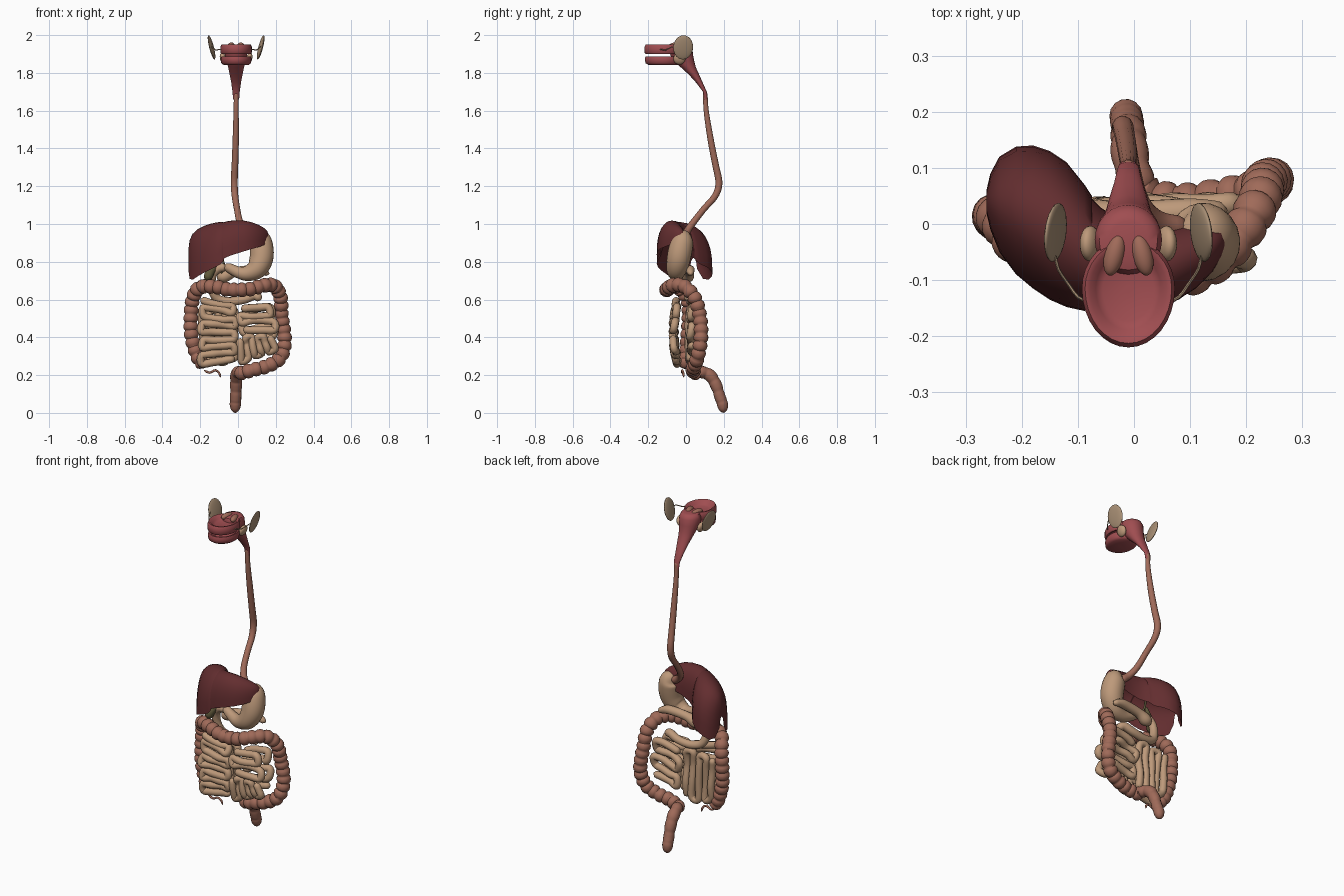
import bpy, bmesh, math, random
from mathutils import Vector as V, Quaternion

random.seed(4)
CX = -0.01  # symmetry plane of the head


def mat(name, c):
    m = bpy.data.materials.new(name)
    m.diffuse_color = (*c, 1)
    return m


TAN = mat("tan", (0.51, 0.32, 0.195))
GLAND = mat("gland_beige", (0.40, 0.28, 0.18))
COLON = mat("brown_pink", (0.35, 0.145, 0.10))
MOUTH = mat("mouth_red", (0.35, 0.075, 0.082))
LIVER = mat("liver_maroon", (0.125, 0.027, 0.029))
OLIVE = mat("olive", (0.12, 0.10, 0.045))


def loft(name, rings, material, cap=True):
    bm = bmesh.new()
    vs = [[bm.verts.new(p) for p in r] for r in rings]
    n = len(rings[0])
    for a, b in zip(vs, vs[1:]):
        for i in range(n):
            j = (i + 1) % n
            bm.faces.new((a[i], a[j], b[j], b[i]))
    if cap:
        bm.faces.new(vs[0][::-1])
        bm.faces.new(vs[-1])
    bmesh.ops.recalc_face_normals(bm, faces=bm.faces)
    me = bpy.data.meshes.new(name)
    bm.to_mesh(me)
    bm.free()
    me.materials.append(material)
    ob = bpy.data.objects.new(name, me)
    bpy.context.collection.objects.link(ob)
    bpy.ops.object.select_all(action='DESELECT')
    ob.select_set(True)
    bpy.context.view_layer.objects.active = ob
    bpy.ops.object.shade_smooth_by_angle(angle=math.radians(50))
    return ob


def spline(pts, step):
    """Catmull-Rom through (x, y, z, r) points."""
    P = [V(p) for p in pts]
    P = [2 * P[0] - P[1]] + P + [2 * P[-1] - P[-2]]
    out = []
    for a, b, c, d in zip(P, P[1:], P[2:], P[3:]):
        n = max(2, int((c - b).length / step))
        for i in range(n):
            t = i / n
            out.append(0.5 * (2 * b + (c - a) * t + (2 * a - 5 * b + 4 * c - d) * t * t
                              + (3 * b - a - 3 * c + d) * t ** 3))
    return out + [P[-2]]


def tube(name, pts, material, r=None, sides=12, step=0.01, pitch=0, depth=0.0):
    """Round-ended tube; pitch and depth give it ring-shaped bulges."""
    S = spline([(*p[:3], r if r else p[3]) for p in pts], step)
    C = [s.to_3d() for s in S]
    L = [0]
    for a, b in zip(C, C[1:]):
        L.append(L[-1] + (b - a).length)
    rings, nrm, old = [], None, None
    for i, c in enumerate(C):
        t = (C[min(i + 1, len(C) - 1)] - C[max(i - 1, 0)]).normalized()
        if nrm is None:
            nrm = t.orthogonal().normalized()
        else:
            nrm = (old.rotation_difference(t) @ nrm)
        old = t
        rad = S[i][3]
        d = min(L[i], L[-1] - L[i]) / rad
        k = max(0.25, math.sqrt(1 - (1 - min(d, 1)) ** 2))
        if pitch:
            k *= 1 - depth * (1 - abs(math.sin(math.pi * L[i] / pitch))) ** 1.5
        rings.append([c + Quaternion(t, 2 * math.pi * j / sides) @ nrm * rad * k for j in range(sides)])
    return loft(name, rings, material)


def ellipse(x, y, z, a, b, n=24):
    return [(x + a * math.cos(2 * math.pi * i / n), y + b * math.sin(2 * math.pi * i / n), z) for i in range(n)]


def blob(name, loc, size, material, tilt=(0, 0, 0)):
    bpy.ops.mesh.primitive_uv_sphere_add(segments=20, ring_count=12, location=loc, rotation=tilt)
    ob = bpy.context.object
    ob.name, ob.scale = name, size
    ob.data.materials.append(material)
    bpy.ops.object.shade_smooth()


# Throat funnel and oesophagus
loft("pharynx", [ellipse(CX, y, z, a, b) for z, y, a, b in (
    (1.95, -.03, .035, .035), (1.945, -.03, .052, .052), (1.925, -.028, .06, .062), (1.89, -.022, .058, .06),
    (1.86, -.008, .05, .052), (1.83, .012, .042, .04), (1.79, .043, .034, .027), (1.75, .07, .026, .018),
    (1.70, .1, .019, .01), (1.66, .105, .016, .009))], MOUTH)
tube("oesophagus", [(CX, .102, 1.70, .012), (CX, .107, 1.6, .014), (-.012, .13, 1.45, .017), (-.016, .155, 1.32, .018),
     (-.02, .174, 1.22, .019), (-.016, .155, 1.15, .018), (-.005, .095, 1.08, .017), (.01, .04, 1.01, .018),
     (.04, .005, .96, .02), (.09, -.01, .92, .024)], COLON)


# Jaws: hollowed egg-shaped plates
def jaw(name, profile):
    rings = []
    for s, z in profile:
        ring = []
        for i in range(32):
            t = 2 * math.pi * i / 32
            c = math.cos(t)
            ring.append((CX + .083 * s * math.sin(t), -.115 - c * s * (.105 if c > 0 else .09), z))
        rings.append(ring)
    loft(name, rings, MOUTH)


jaw("upper_jaw", [(.05, 1.925), (.55, 1.925), (.7, 1.932), (.82, 1.948), (.93, 1.95), (1, 1.938), (1, 1.908),
                  (.93, 1.9), (.82, 1.902), (.7, 1.915), (.05, 1.92)])
jaw("lower_jaw", [(.05, 1.856), (.6, 1.858), (.78, 1.87), (.83, 1.887), (.93, 1.888), (.98, 1.875), (.95, 1.852),
                  (.8, 1.842), (.05, 1.845)])
blob("tongue", (CX, -.1, 1.866), (.045, .08, .014), MOUTH)

# Paired head parts
for s, side in ((-1, "right"), (1, "left")):
    blob("nasal_lobe_" + side, (CX + s * .025, -.055, 1.943), (.018, .038, .018), COLON, (0, 0, s * .25))
    blob("parotid_gland_" + side, (CX + s * .13, -.015, 1.935), (.011, .053, .066), GLAND, (0, s * .25, s * .12))
    blob("lower_gland_" + side, (CX + s * .068, -.035, 1.875), (.017, .032, .032), TAN, (.3, s * .3, 0))
    tube("salivary_duct_" + side, [(CX + s * .13, -.055, 1.94), (CX + s * .125, -.08, 1.935),
         (CX + s * .105, -.11, 1.92), (CX + s * .09, -.13, 1.925), (CX + s * .07, -.14, 1.92)], GLAND, r=.003, sides=6)


# Liver: crescent sections along x (x, y front, y back, z bottom, z top)
def lobe(name, sections):
    rings = []
    for x, y0, y1, zb, zt in sections:
        yc, a, h, ring = (y0 + y1) / 2, (y1 - y0) / 2, zt - zb, []
        for i in range(17):
            t = math.pi * i / 16
            ring.append((x, yc + a * math.cos(t), zb + h * math.sin(t) ** .75))
        for i in range(1, 16):
            t = math.pi * (1 - i / 16)
            ring.append((x, yc + a * .88 * math.cos(t), zb + h * .6 * math.sin(t)))
        rings.append(ring)
    loft(name, rings, LIVER)


lobe("liver_right_lobe", [(-.263, .02, .06, .76, .86), (-.256, -.01, .09, .71, .915), (-.24, -.05, .12, .705, .948),
     (-.21, -.09, .138, .725, .975), (-.18, -.115, .14, .742, .99), (-.15, -.135, .13, .757, 1.0),
     (-.12, -.148, .11, .772, 1.007), (-.088, -.155, .07, .79, 1.012), (-.075, -.148, .05, .81, 1.008)])
lobe("liver_left_lobe", [(-.09, -.148, .06, .81, 1.005), (-.06, -.153, .03, .825, 1.014), (-.03, -.155, .01, .836, 1.018),
     (.03, -.15, 0, .855, 1.018), (.07, -.14, .0, .867, 1.01), (.11, -.115, .003, .878, .995),
     (.14, -.085, .003, .89, .978), (.155, -.06, -.005, .905, .962), (.161, -.045, -.02, .92, .945)])
tube("gallbladder", [(-.165, -.05, .70, .022), (-.15, -.04, .74, .024), (-.12, -.02, .78, .015), (-.09, -.01, .82, .008)], OLIVE)
tube("bile_duct", [(-.09, -.01, .86), (-.085, -.01, .82), (-.075, -.015, .78), (-.09, -.01, .73)], OLIVE, r=.006, sides=8)

# Stomach, duodenum, pancreas
tube("stomach", [(.09, -.005, .95, .035), (.115, -.015, .925, .055), (.125, -.028, .87, .063), (.122, -.04, .81, .062),
     (.095, -.05, .76, .054), (.045, -.05, .738, .04), (.0, -.042, .745, .031), (-.05, -.03, .768, .025),
     (-.075, -.025, .77, .021)], TAN, sides=20)
tube("duodenum", [(-.06, -.027, .77), (-.1, -.02, .765), (-.135, -.01, .73), (-.14, 0, .67), (-.115, .015, .61),
     (-.05, .025, .59), (.03, .03, .6), (.09, .02, .62), (.12, 0, .6)], TAN, r=.023)
tube("pancreas", [(-.11, .005, .71, .025), (-.07, .01, .725, .034), (-.02, .015, .745, .026), (.05, .018, .755, .026),
     (.11, .022, .755, .024), (.165, .025, .735, .014)], TAN)

# Large bowel
tube("colon", [(-.175, -.01, .24), (-.215, 0, .30), (-.245, .008, .40), (-.25, .015, .50), (-.24, .008, .60),
     (-.205, -.04, .662), (-.13, -.08, .668), (-.04, -.1, .652), (.06, -.1, .655), (.14, -.07, .675),
     (.195, -.01, .67), (.225, .045, .61), (.23, .072, .52), (.243, .08, .43), (.246, .075, .36), (.222, .06, .29),
     (.16, .045, .25), (.08, .035, .228), (.02, .05, .212), (0, .08, .21)], COLON, r=.039, sides=16, step=.006, pitch=.043, depth=.24)
tube("rectum", [(.02, .05, .212, .032), (0, .09, .215, .033), (-.008, .13, .195, .034), (-.01, .16, .145, .032),
     (-.012, .178, .09, .03), (-.014, .192, .05, .031), (-.015, .2, .001, .02)], COLON, sides=14, step=.006, pitch=.06, depth=.1)
tube("appendix", [(-.18, -.02, .225), (-.15, -.02, .213), (-.12, -.02, .226), (-.1, -.015, .212), (-.093, -.012, .187)],
     COLON, r=.006, sides=8)


# Small bowel: winding rows between two edges a-b and c-d, all in (x, z)
def snake(name, a, b, c, d, n, yoff, bulge, r=.021):
    pts = []
    for i in range(n):
        t = i / (n - 1)
        p = V(a).lerp(V(b), t)
        q = V(c).lerp(V(d), t)
        row = []
        bend = random.uniform(-.012, .012)
        for k, u in enumerate((random.uniform(0, .1), .33, .67, random.uniform(.9, 1))):
            w = p.lerp(q, u)
            z = w.y + (bend if k in (1, 2) else 0)
            y = yoff - bulge * math.sin(math.pi * min(1, max(0, (z - .18) / .5))) + random.uniform(-.008, .008)
            row.append((w.x, y, z))
        pts += row if i % 2 == 0 else row[::-1]
    tube(name, pts, TAN, r=r, sides=10, step=.009)


snake("small_bowel_front_right", (-.2, .6), (-.195, .26), (-.02, .56), (-.01, .29), 9, -.025, .04)
snake("small_bowel_front_upper_left", (.0, .55), (.01, .44), (.175, .56), (.2, .44), 4, -.02, .045)
snake("small_bowel_front_lower_left", (.01, .4), (.16, .41), (.02, .27), (.2, .33), 6, -.025, .04, .02)
snake("small_bowel_back_right", (-.195, .55), (-.02, .57), (-.18, .28), (-.02, .27), 5, .025, .005)
snake("small_bowel_back_left", (.01, .52), (.03, .32), (.19, .56), (.19, .36), 5, .035, .005)
